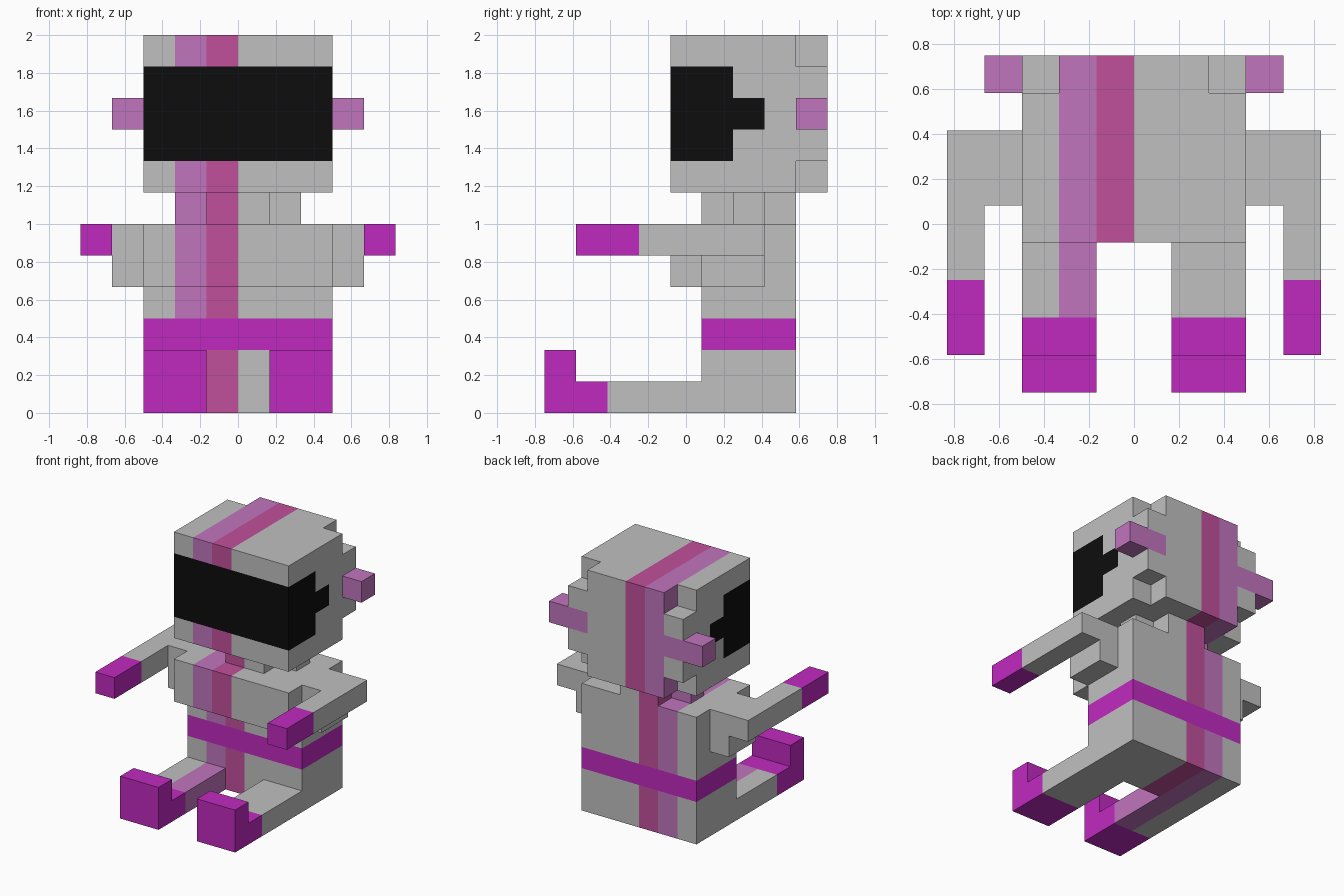
import bpy
import bmesh

cube = bpy.data.objects.get("Cube")
if cube:
    bpy.data.objects.remove(cube, do_unlink=True)

UNIT = 1 / 6      # edge length of one block
Y_SHIFT = -4.5    # block rows count from the toes backwards

# Materials
COLOURS = {
    "grey": (0.527, 0.527, 0.527),
    "pale_pink": (0.533, 0.178, 0.515),
    "hot_pink": (0.527, 0.08, 0.328),
    "magenta": (0.527, 0.023, 0.527),
    "black": (0.004, 0.004, 0.004),
}
NAMES = list(COLOURS)
MATERIALS = []
for name, rgb in COLOURS.items():
    mat = bpy.data.materials.new(name)
    mat.use_nodes = True
    mat.diffuse_color = (*rgb, 1)
    bsdf = next(n for n in mat.node_tree.nodes if n.type == "BSDF_PRINCIPLED")
    bsdf.inputs["Base Color"].default_value = (*rgb, 1)
    bsdf.inputs["Roughness"].default_value = 0.8
    MATERIALS.append(mat)


# Colour rules, per block
def striped(x, y, z):
    return {-2: "pale_pink", -1: "hot_pink"}.get(x, "grey")


def head_colour(x, y, z):
    if 8 <= z < 11 and y < 6 or z == 9 and y == 6:
        return "black"                       # visor and its side tabs
    if z == 9 and y == 8 and x in (-3, 2):
        return "pale_pink"                   # roots of the ears
    return striped(x, y, z)


def torso_colour(x, y, z):
    return "magenta" if z == 2 else striped(x, y, z)     # belt


def arm_colour(x, y, z):
    return "magenta" if y < 3 else "grey"                # hand


def leg_colour(x, y, z):
    return "magenta" if y < 2 else striped(x, y, z)      # foot


def ear_colour(x, y, z):
    return "pale_pink"


# Each part is a union of boxes given as block ranges: x0, x1, y0, y1, z0, z1
PARTS = {
    "head": (head_colour, [(-3, 3, 4, 8, 7, 12), (-2, 2, 8, 9, 7, 12),
                           (-3, 3, 8, 9, 8, 11)]),
    "neck": (striped, [(-1, 1, 5, 8, 6, 7), (-2, 2, 6, 7, 6, 7)]),
    "torso": (torso_colour, [(-3, 3, 5, 8, 0, 6), (-3, 3, 4, 5, 4, 6)]),
}
PAIRS = {
    "ear": (ear_colour, [(3, 4, 8, 9, 9, 10)]),
    "arm": (arm_colour, [(3, 4, 5, 7, 4, 6), (4, 5, 1, 7, 5, 6)]),
    "leg": (leg_colour, [(1, 3, 0, 5, 0, 1), (1, 3, 0, 1, 0, 2)]),
}
for name, (rule, boxes) in PAIRS.items():
    PARTS["left_" + name] = (rule, boxes)
    PARTS["right_" + name] = (rule, [(-b, -a, *rest) for a, b, *rest in boxes])


def blocks(boxes):
    return {(x, y, z) for x0, x1, y0, y1, z0, z1 in boxes
            for x in range(x0, x1) for y in range(y0, y1) for z in range(z0, z1)}


SOLID = set().union(*(blocks(boxes) for _, boxes in PARTS.values()))


def build(name, rule, boxes):
    """Skin the blocks of one part, leaving out faces buried in the figure."""
    bm = bmesh.new()
    verts = {}

    def vert(p):
        if p not in verts:
            x, y, z = p
            verts[p] = bm.verts.new((x * UNIT, (y + Y_SHIFT) * UNIT, z * UNIT))
        return verts[p]

    for cell in sorted(blocks(boxes)):
        colour = NAMES.index(rule(*cell))
        for axis in range(3):
            u, v = (axis + 1) % 3, (axis + 2) % 3
            for side in (0, 1):
                neighbour = list(cell)
                neighbour[axis] += 2 * side - 1
                if tuple(neighbour) in SOLID:
                    continue
                ring = []
                for du, dv in ((0, 0), (1, 0), (1, 1), (0, 1)):
                    corner = list(cell)
                    corner[axis] += side
                    corner[u] += du
                    corner[v] += dv
                    ring.append(vert(tuple(corner)))
                face = bm.faces.new(ring if side else ring[::-1])
                face.material_index = colour

    mesh = bpy.data.meshes.new(name)
    bm.to_mesh(mesh)
    bm.free()
    for mat in MATERIALS:
        mesh.materials.append(mat)
    bpy.context.collection.objects.link(bpy.data.objects.new(name, mesh))


for part, (rule, boxes) in PARTS.items():
    build(part, rule, boxes)
